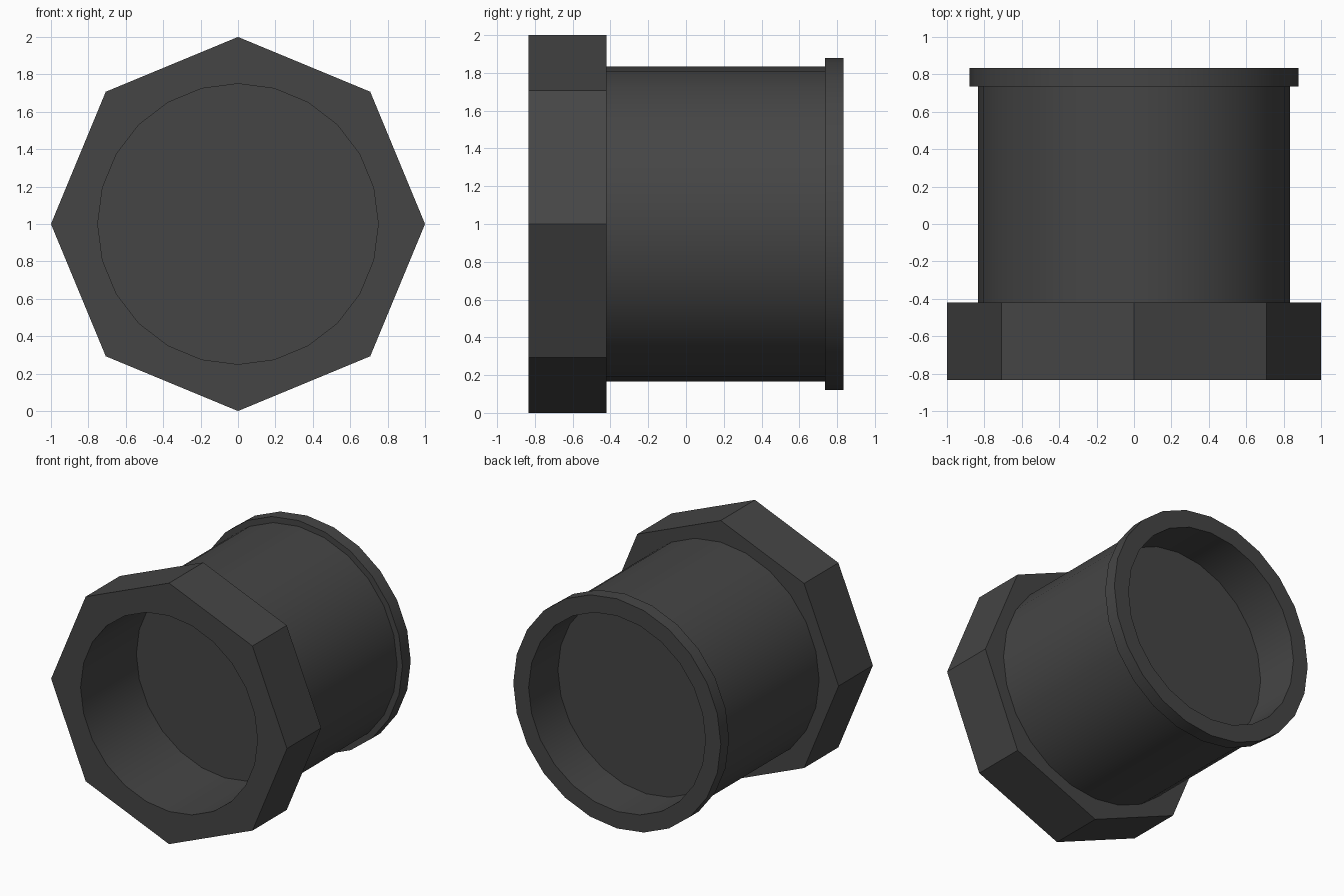
import bpy, bmesh, math

if "Cube" in bpy.data.objects:
    bpy.data.objects.remove(bpy.data.objects["Cube"])

STEPS = 24          # sides of every round part
BORE, BODY, COLLAR = 0.75, 0.835, 0.88
FRONT, BACK = -0.835, 0.835
HEAD_END, COLLAR_START = -0.42, 0.735
FRONT_PLATE, BACK_PLATE = -0.16, 0.48

dark = bpy.data.materials.new("dark_grey")
dark.diffuse_color = (0.06, 0.06, 0.06, 1)
dark.use_nodes = True
dark.node_tree.nodes["Principled BSDF"].inputs["Base Color"].default_value = dark.diffuse_color


def ring(bm, y, r):
    """24 points around the y axis; r = 'octagon' gives the eight-sided outline."""
    pts = []
    for i in range(STEPS):
        a = math.tau * i / STEPS
        rad = r
        if r == 'octagon':
            half = math.pi / 8
            rad = math.cos(half) / math.cos(math.radians(i * 15 % 45) - half)
        pts.append(bm.verts.new((rad * math.sin(a), y, 1 + rad * math.cos(a))))
    return pts


def turned(name, profile, cap=None):
    """Sweep a (y, radius) profile around the axis, optionally capped as a disc."""
    bm = bmesh.new()
    rings = [ring(bm, y, r) for y, r in profile]
    for a, b in zip(rings, rings[1:]):
        for i in range(STEPS):
            j = (i + 1) % STEPS
            bm.faces.new((a[i], a[j], b[j], b[i]))
    if cap == 'front':
        bm.faces.new(rings[0][::-1])
    elif cap == 'back':
        bm.faces.new(rings[-1])
    mesh = bpy.data.meshes.new(name)
    bm.to_mesh(mesh)
    bm.free()
    mesh.materials.append(dark)
    obj = bpy.data.objects.new(name, mesh)
    bpy.context.collection.objects.link(obj)
    bpy.ops.object.select_all(action='DESELECT')
    obj.select_set(True)
    bpy.context.view_layer.objects.active = obj
    bpy.ops.object.shade_smooth_by_angle(angle=math.radians(30))


# Octagonal head with its deep round recess
turned("octagonal_head", [(FRONT_PLATE, BORE), (FRONT, BORE), (FRONT, 'octagon'),
                          (HEAD_END, 'octagon'), (HEAD_END, BODY)])
# Plain round body
turned("sleeve", [(HEAD_END, BODY), (COLLAR_START, BODY)])
# Raised rim at the back with its shallow recess
turned("rear_collar", [(COLLAR_START, BODY), (COLLAR_START, COLLAR), (BACK, COLLAR),
                       (BACK, BORE), (BACK_PLATE, BORE)])
# Flat plates closing both recesses
turned("front_plate", [(FRONT_PLATE, BORE)], cap='front')
turned("back_plate", [(BACK_PLATE, BORE)], cap='back')
